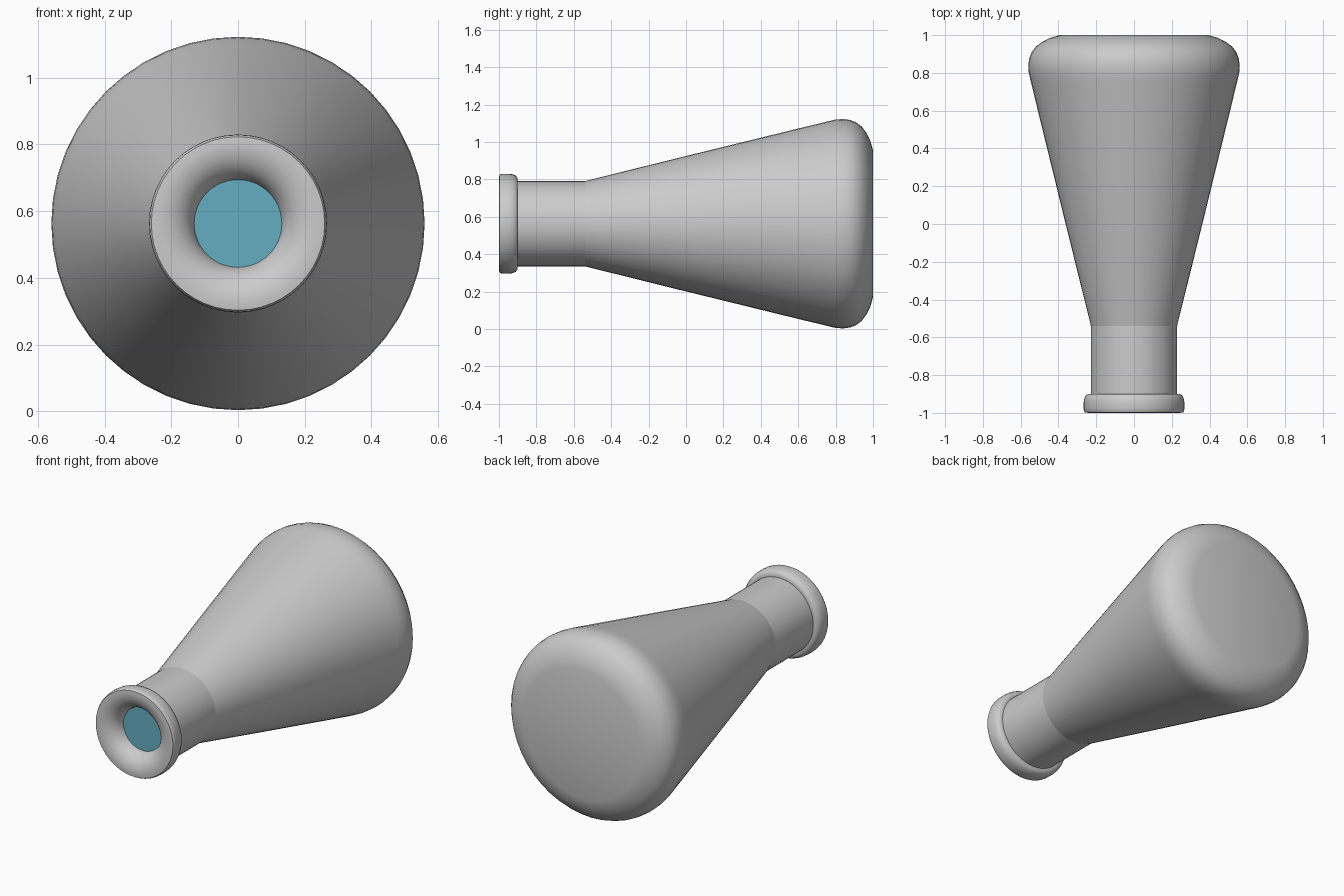
import bpy, math

if "Cube" in bpy.data.objects:
    bpy.data.objects.remove(bpy.data.objects["Cube"])

SIDES = 48
AXIS_Z = 0.563


def lathe(name, profile, angle=30):
    """Revolve (y, radius) points around the flask's horizontal axis."""
    verts, faces, rings = [], [], []
    for y, r in profile:
        if r == 0:
            rings.append([len(verts)] * SIDES)
            verts.append((0, y, AXIS_Z))
            continue
        rings.append(list(range(len(verts), len(verts) + SIDES)))
        for i in range(SIDES):
            a = 2 * math.pi * i / SIDES
            verts.append((r * math.cos(a), y, AXIS_Z + r * math.sin(a)))
    for a, b in zip(rings, rings[1:]):
        for i in range(SIDES):
            j = (i + 1) % SIDES
            quad = [a[i], a[j], b[j], b[i]]
            faces.append(list(dict.fromkeys(quad)))
    mesh = bpy.data.meshes.new(name)
    mesh.from_pydata(verts, [], faces)
    obj = bpy.data.objects.new(name, mesh)
    bpy.context.collection.objects.link(obj)
    bpy.ops.object.select_all(action='DESELECT')
    obj.select_set(True)
    bpy.context.view_layer.objects.active = obj
    bpy.ops.object.mode_set(mode='EDIT')
    bpy.ops.mesh.select_all(action='SELECT')
    bpy.ops.mesh.normals_make_consistent(inside=False)
    bpy.ops.object.mode_set(mode='OBJECT')
    bpy.ops.object.shade_smooth_by_angle(angle=math.radians(angle))
    return obj


# Conical body with rounded shoulder and flat base
lathe("flask_body", [
    (-0.54, 0.228), (0.0, 0.362), (0.62, 0.514), (0.70, 0.533), (0.76, 0.548),
    (0.80, 0.557), (0.84, 0.56), (0.88, 0.554), (0.91, 0.542), (0.94, 0.519),
    (0.965, 0.485), (0.985, 0.445), (1.0, 0.392), (1.0, 0.0)])

# Straight neck
lathe("flask_neck", [(-0.90, 0.228), (-0.54, 0.228)])

# Rolled lip: rounded outer rim, then a flare curving into the mouth
outer = [(-0.90, 0.228), (-0.90, 0.245), (-0.91, 0.257), (-0.93, 0.265),
         (-0.95, 0.267), (-0.975, 0.267), (-0.99, 0.265), (-0.998, 0.260)]
flare = [(-0.90 - 0.10 * math.sin(t), 0.24 - 0.11 * math.cos(t))
         for t in [math.radians(d) for d in range(90, -1, -10)]]
lathe("flask_lip", outer + flare + [(-0.86, 0.13)], 40)

# Liquid filling the mouth
liquid = lathe("liquid", [(-0.915, 0.0), (-0.915, 0.134), (-0.86, 0.134), (-0.86, 0.0)])
blue = bpy.data.materials.new("liquid_blue")
blue.diffuse_color = (0.13, 0.42, 0.54, 1)
blue.use_nodes = True
blue.node_tree.nodes["Principled BSDF"].inputs["Base Color"].default_value = blue.diffuse_color
liquid.data.materials.append(blue)
